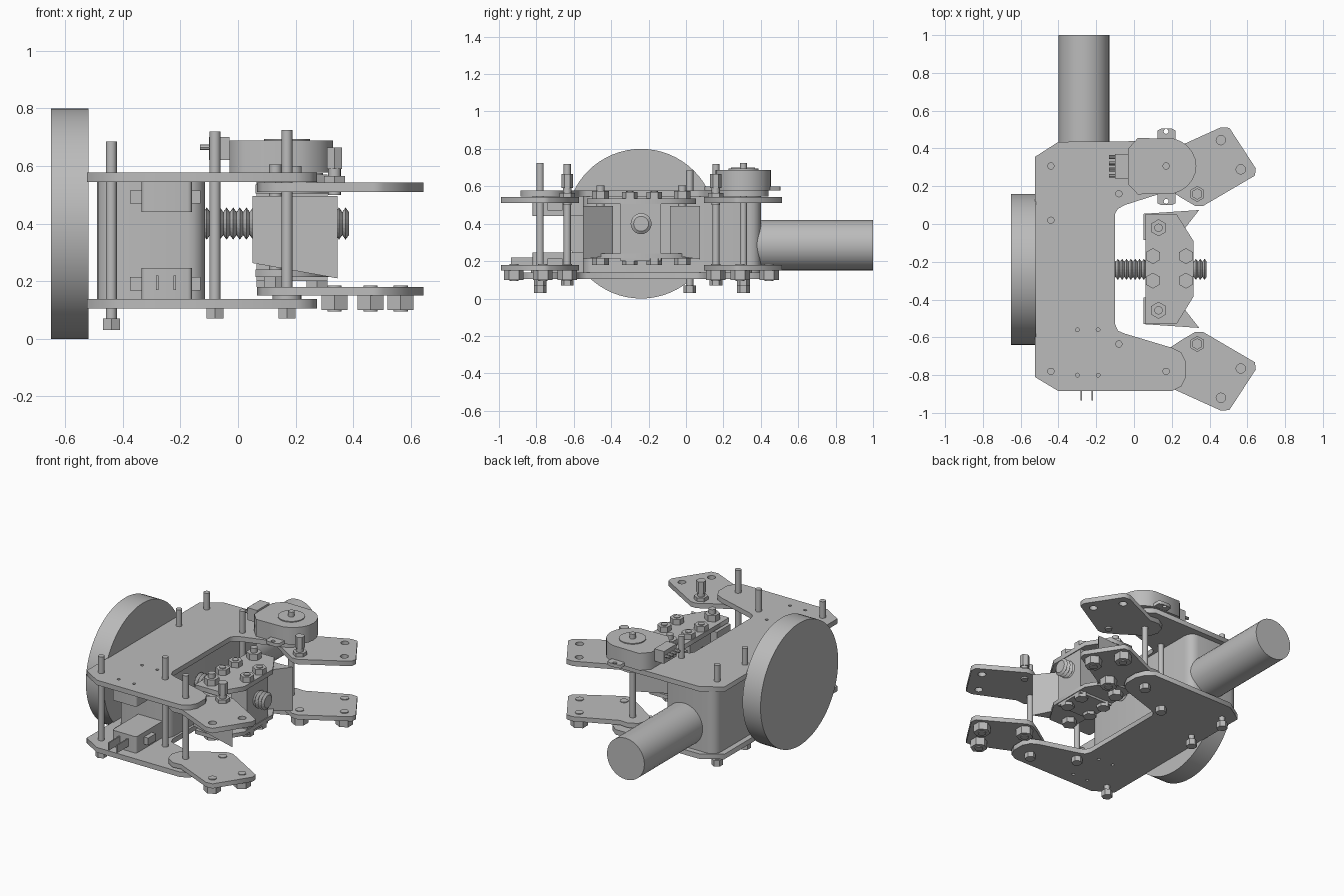
import bpy, bmesh, math
from mathutils import Matrix, Vector

cube = bpy.data.objects.get("Cube")
if cube:
    bpy.data.objects.remove(cube, do_unlink=True)

grey = bpy.data.materials.new("plain grey")
grey.use_nodes = True
grey.diffuse_color = (0.5, 0.5, 0.5, 1)
grey.node_tree.nodes["Principled BSDF"].inputs["Base Color"].default_value = (0.5, 0.5, 0.5, 1)

MID = -0.238            # symmetry line of the gripper
X_AXIS = Matrix.Rotation(math.pi / 2, 4, "Y")
Y_AXIS = Matrix.Rotation(-math.pi / 2, 4, "X")


def flip(points):
    return [(x, 2 * MID - y) for x, y in points]


def finish(name, bm, smooth=False):
    bmesh.ops.recalc_face_normals(bm, faces=bm.faces)
    mesh = bpy.data.meshes.new(name)
    bm.to_mesh(mesh)
    bm.free()
    obj = bpy.data.objects.new(name, mesh)
    bpy.context.collection.objects.link(obj)
    mesh.materials.append(grey)
    if smooth:
        bpy.ops.object.select_all(action="DESELECT")
        obj.select_set(True)
        bpy.context.view_layer.objects.active = obj
        bpy.ops.object.shade_smooth_by_angle(angle=math.radians(35))
    return obj


def box(name, x, y, z, bevel=0):
    bm = bmesh.new()
    size = Matrix.Diagonal((x[1] - x[0], y[1] - y[0], z[1] - z[0], 1))
    mid = Matrix.Translation([sum(r) / 2 for r in (x, y, z)])
    bmesh.ops.create_cube(bm, size=1, matrix=mid @ size)
    if bevel:   # round the upright edges
        edges = [e for e in bm.edges if abs(e.verts[0].co.z - e.verts[1].co.z) > 0.01]
        bmesh.ops.bevel(bm, geom=edges, offset=bevel, segments=4, profile=0.5, affect="EDGES")
    return finish(name, bm, bevel > 0)


def rod(name, centre, radius, length, sides=16, turn=Matrix()):
    """Cylinder centred on a point, along z unless turned."""
    bm = bmesh.new()
    bmesh.ops.create_cone(bm, cap_ends=True, segments=sides, radius1=radius, radius2=radius,
                          depth=length, matrix=Matrix.Translation(centre) @ turn)
    return finish(name, bm, sides > 8)


def upright(name, x, y, low, high, radius, sides=16):
    return rod(name, (x, y, (low + high) / 2), radius, high - low, sides)


def plate(name, outline, low, high, holes=()):
    """Flat plate with round holes, made as a filled curve."""
    curve = bpy.data.curves.new(name, "CURVE")
    curve.dimensions = "2D"
    curve.fill_mode = "BOTH"
    curve.extrude = (high - low) / 2
    loops = [outline]
    for hx, hy, r in holes:
        loops.append([(hx + r * math.cos(a * math.pi / 6), hy + r * math.sin(a * math.pi / 6))
                      for a in range(12)])
    for loop in loops:
        spline = curve.splines.new("POLY")
        spline.points.add(len(loop) - 1)
        for p, (px, py) in zip(spline.points, loop):
            p.co = (px, py, 0, 1)
        spline.use_cyclic_u = True
    obj = bpy.data.objects.new(name, curve)
    obj.location.z = (low + high) / 2
    bpy.context.collection.objects.link(obj)
    curve.materials.append(grey)
    bpy.ops.object.select_all(action="DESELECT")
    obj.select_set(True)
    bpy.context.view_layer.objects.active = obj
    bpy.ops.object.convert(target="MESH")
    return obj


# Wheel, gearbox body and motor
rod("wheel", (-0.585, -0.24, 0.4), 0.4, 0.13, 64, X_AXIS)
box("gearbox_body", (-0.49, -0.115), (-0.55, 0.4), (0.135, 0.55), 0.06)
rod("motor", (-0.265, 0.68, 0.285), 0.135, 0.64, 32, Y_AXIS)

# C-shaped frame plates
frame = [(-0.525, -0.81), (-0.4, -0.885), (0.2, -0.885), (0.25, -0.86), (0.275, -0.81),
         (0.275, -0.73), (0.25, -0.68), (0.2, -0.655), (-0.05, -0.58), (-0.085, -0.565),
         (-0.1, -0.53), (-0.1, 0.055), (-0.085, 0.08), (-0.05, 0.1), (0.2, 0.18), (0.25, 0.21),
         (0.275, 0.26), (0.275, 0.34), (0.25, 0.4), (0.2, 0.44), (-0.4, 0.435), (-0.525, 0.355)]
small_holes = [(x, y, 0.01) for x in (-0.3, -0.19) for y in (-0.56, -0.8)]
plate("lower_frame_plate", frame, 0.105, 0.138, small_holes)
plate("upper_frame_plate", frame, 0.545, 0.577, small_holes)

# Long studs with hex nuts
for x, y, low, high in [(-0.44, -0.78, 0.03, 0.685), (-0.44, 0.307, 0.03, 0.685),
                        (-0.44, 0.02, 0.03, 0.685), (-0.08, -0.635, 0.07, 0.72),
                        (-0.08, 0.16, 0.07, 0.72), (0.17, -0.78, 0.07, 0.725),
                        (0.17, 0.307, 0.07, 0.725)]:
    upright("stud", x, y, low, high, 0.019)
    upright("stud_nut", x, y, low, low + 0.04, 0.034, 6)

# Finger plates, mirrored for both arms
finger = [(0.365, -0.571), (0.64, -0.732), (0.645, -0.77), (0.505, -0.985), (0.46, -0.988),
          (0.2, -0.87), (0.14, -0.875), (0.085, -0.84), (0.066, -0.78), (0.085, -0.725),
          (0.25, -0.615), (0.325, -0.571)]
bolts = [(0.46, -0.92), (0.565, -0.765), (0.335, -0.635)]
for side, change in (("front", list), ("back", flip)):
    outline, spots = change(finger), change(bolts)
    plate("upper_finger_" + side, outline, 0.51, 0.542, [(x, y, 0.025) for x, y in spots[:2]])
    plate("lower_finger_" + side, outline, 0.15, 0.18)
    for x, y in spots:
        upright("finger_nut", x, y, 0.1, 0.15, 0.052, 6)
        upright("finger_bolt_end", x, y, 0.095, 0.185, 0.025)
    bx, by = spots[2]
    upright("finger_upper_nut", bx, by, 0.542, 0.565, 0.042, 6)
    upright("finger_pin", bx, by, 0.5, 0.665, 0.022)
    upright("finger_pin_nut", bx, by, 0.59, 0.665, 0.03, 6)
    px, py = change([(0.17, -0.78)])[0]
    upright("pivot_washer", px, py, 0.138, 0.15, 0.05)

# Turret servo on the back arm
cx, cy = 0.17, 0.307
ring = [(cx + 0.16 * math.cos(a), cy + 0.15 * math.sin(a))
        for a in [math.radians(d) for d in range(-75, 90, 15)]]
plate("servo_housing", ring + [(0.02, 0.455), (-0.03, 0.4), (-0.03, 0.21), (0.02, 0.157)], 0.577, 0.688)
plate("servo_ears", [(0.125, 0.11), (0.145, 0.1), (0.2, 0.1), (0.22, 0.11),
                     (0.22, 0.495), (0.2, 0.505), (0.145, 0.505), (0.125, 0.495)], 0.578, 0.6,
      [(cx, 0.12, 0.013), (cx, 0.49, 0.013)])
upright("servo_boss", cx, cy, 0.688, 0.694, 0.08, 32)
box("servo_connector", (-0.1, -0.03), (0.24, 0.37), (0.62, 0.7))
for i in range(4):
    rod("connector_pin", (-0.11, 0.255 + i * 0.033, 0.665), 0.01, 0.045, 8, X_AXIS)

# Lead screw with zigzag threads
bm = bmesh.new()
steps = 44
profile = [bm.verts.new((-0.12 + 0.505 * i / steps, 0, 0.056 if i % 2 else 0.04))
           for i in range(steps + 1)]
tips = [bm.verts.new((x, 0, 0)) for x in (-0.12, 0.385)]
chain = [tips[0]] + profile + [tips[1]]
edges = [bm.edges.new(pair) for pair in zip(chain, chain[1:])]
bmesh.ops.spin(bm, geom=chain + edges, cent=(0, 0, 0), axis=(1, 0, 0),
               angle=2 * math.pi, steps=20)
bmesh.ops.remove_doubles(bm, verts=bm.verts, dist=0.0005)
bmesh.ops.translate(bm, verts=bm.verts, vec=(0, -0.24, 0.4))
finish("lead_screw", bm)

# Sliding carriage
carrier = [(0.06, -0.53), (0.225, -0.53), (0.315, -0.385), (0.315, -0.09), (0.225, 0.053), (0.06, 0.053)]
plate("carriage_top", carrier, 0.505, 0.535)
plate("carriage_bottom", carrier, 0.215, 0.24)
box("carriage_block", (0.065, 0.31), (-0.35, -0.135), (0.2, 0.52))
for x, y in [(0.1, -0.17), (0.275, -0.17), (0.1, -0.3), (0.275, -0.3)]:
    upright("carriage_nut", x, y, 0.535, 0.57, 0.042, 6)
    upright("carriage_bolt", x, y, 0.18, 0.575, 0.02)
    upright("carriage_lower_nut", x, y, 0.18, 0.215, 0.042, 6)
for y in (-0.457, -0.02):
    upright("jaw_nut", 0.13, y, 0.535, 0.575, 0.045, 6)
    upright("jaw_bolt", 0.13, y, 0.18, 0.605, 0.022)
    upright("jaw_lower_nut", 0.13, y, 0.18, 0.215, 0.045, 6)

# Wedge jaws with sloping undersides
jaw = [(0.05, -0.53), (0.345, -0.55), (0.22, -0.39), (0.05, -0.39)]
for side, points in (("front", jaw), ("back", flip(jaw))):
    bm = bmesh.new()
    face = bm.faces.new([bm.verts.new((x, y, 0.272 - 0.18 * x)) for x, y in points])
    top = bmesh.ops.extrude_face_region(bm, geom=[face])["geom"]
    for v in top:
        if isinstance(v, bmesh.types.BMVert):
            v.co.z = 0.495
    finish("jaw_" + side, bm)

# Limit switches inside the front arm
for low, high in ((0.138, 0.245), (0.44, 0.545)):
    box("limit_switch", (-0.335, -0.16), (-0.82, -0.52), (low, high), 0.015)
    box("switch_tab", (-0.375, -0.13), (-0.74, -0.66), (low + 0.03, high - 0.03))
for x in (-0.28, -0.22):
    box("switch_terminal", (x - 0.004, x + 0.004), (-0.935, -0.81), (0.17, 0.22))
